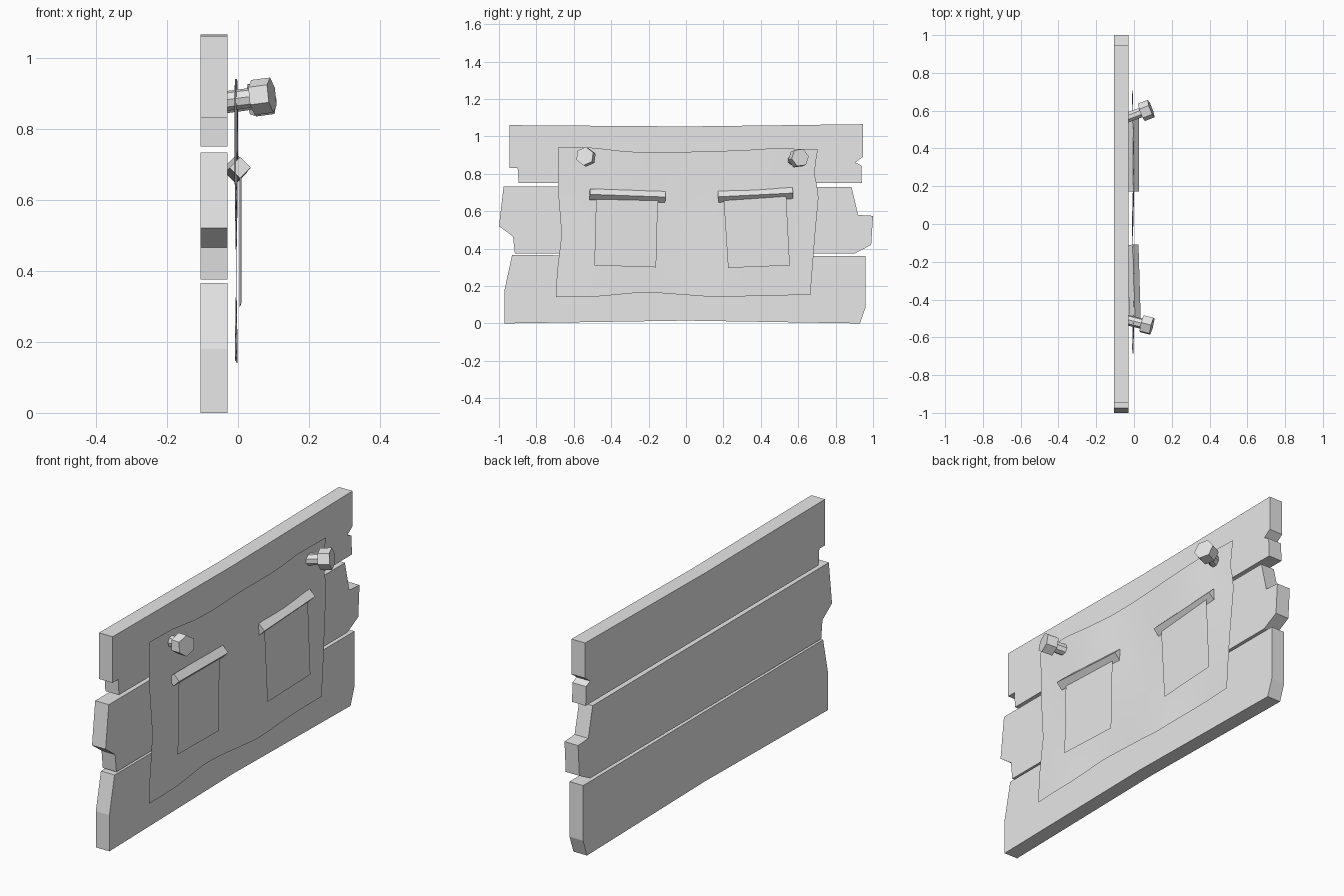
import bpy, bmesh, math
from mathutils import Vector

cube = bpy.data.objects.get("Cube")
if cube:
    bpy.data.objects.remove(cube, do_unlink=True)

grey = bpy.data.materials.new("plain grey")
grey.use_nodes = True
grey.diffuse_color = (0.8, 0.8, 0.8, 1)
grey.node_tree.nodes["Principled BSDF"].inputs["Base Color"].default_value = (0.8, 0.8, 0.8, 1)


def finish(name, bm):
    mesh = bpy.data.meshes.new(name)
    bm.to_mesh(mesh)
    bm.free()
    mesh.materials.append(grey)
    obj = bpy.data.objects.new(name, mesh)
    bpy.context.collection.objects.link(obj)
    return obj


def plank(name, outline, back=-0.105, front=-0.03):
    """Extrude a y,z outline along x."""
    bm = bmesh.new()
    face = bm.faces.new([bm.verts.new((back, y, z)) for y, z in outline])
    grown = bmesh.ops.extrude_face_region(bm, geom=[face])
    moved = [v for v in grown["geom"] if isinstance(v, bmesh.types.BMVert)]
    bmesh.ops.translate(bm, verts=moved, vec=(front - back, 0, 0))
    bmesh.ops.recalc_face_normals(bm, faces=bm.faces)
    return finish(name, bm)


def sample(points, t):
    """Point at fraction t along a polyline, spaced by its widest axis."""
    axis = 0 if abs(points[-1][0] - points[0][0]) > abs(points[-1][1] - points[0][1]) else 1
    goal = points[0][axis] + t * (points[-1][axis] - points[0][axis])
    for a, b in zip(points, points[1:]):
        if goal <= b[axis] + 1e-6:
            return Vector(a).lerp(Vector(b), (goal - a[axis]) / (b[axis] - a[axis]))
    return Vector(points[-1])


def patch(name, bottom, top, left, right, depth, nu, nv):
    """Sheet blended between four edge lines, with x given by depth(y, z)."""
    bm = bmesh.new()
    grid = []
    for j in range(nv + 1):
        v = j / nv
        row = []
        for i in range(nu + 1):
            u = i / nu
            p = sample(bottom, u).lerp(sample(top, u), v) + sample(left, v).lerp(sample(right, v), u)
            low = Vector(bottom[0]).lerp(Vector(bottom[-1]), u)
            high = Vector(top[0]).lerp(Vector(top[-1]), u)
            p -= low.lerp(high, v)
            row.append(bm.verts.new((depth(p.x, p.y), p.x, p.y)))
        grid.append(row)
    for a, b in zip(grid, grid[1:]):
        for i in range(nu):
            bm.faces.new((a[i], a[i + 1], b[i + 1], b[i])).smooth = True
    return finish(name, bm)


def prism(name, parts, start, direction, turn=0):
    """Closed prisms (sides, radius, from, to) stacked along one axis."""
    bm = bmesh.new()
    start, direction = Vector(start), Vector(direction).normalized()
    up = (Vector((0, 0, 1)) - direction * direction.z).normalized()
    side = up.cross(direction)
    for sides, radius, a, b in parts:
        rings = []
        for d in (a, b):
            angles = [turn + math.tau * k / sides for k in range(sides)]
            rings.append([bm.verts.new(start + direction * d + radius * (math.cos(t) * up + math.sin(t) * side))
                          for t in angles])
        for k in range(sides):
            n = (k + 1) % sides
            bm.faces.new((rings[0][k], rings[0][n], rings[1][n], rings[1][k]))
        bm.faces.new(rings[0])
        bm.faces.new(rings[1])
    bmesh.ops.recalc_face_normals(bm, faces=bm.faces)
    return finish(name, bm)


# Broken-ended planks
plank("top_plank", [(-0.945, 1.06), (-0.945, 0.83), (-0.9, 0.83), (-0.895, 0.75), (0.94, 0.75),
                    (0.937, 0.845), (0.905, 0.86), (0.945, 0.89), (0.945, 1.065), (0, 1.053)])
plank("middle_plank", [(-0.975, 0.733), (-1, 0.52), (-0.925, 0.465), (-0.915, 0.375), (0.905, 0.375),
                       (0.99, 0.42), (1, 0.575), (0.92, 0.58), (0.885, 0.73)])
plank("bottom_plank", [(-0.93, 0.365), (-0.97, 0.18), (-0.97, 0), (0, 0.015), (0.93, 0),
                       (0.96, 0.085), (0.96, 0.36)])

# Large wavy poster sheet
patch("poster_sheet",
      [(-0.695, 0.14), (-0.46, 0.145), (-0.25, 0.165), (-0.15, 0.163), (0.165, 0.14), (0.37, 0.147), (0.665, 0.153)],
      [(-0.685, 0.94), (-0.5, 0.94), (-0.33, 0.92), (-0.18, 0.912), (0.29, 0.925), (0.475, 0.937), (0.705, 0.93)],
      [(-0.695, 0.14), (-0.69, 0.27), (-0.665, 0.475), (-0.685, 0.72), (-0.685, 0.94)],
      [(0.665, 0.153), (0.69, 0.475), (0.71, 0.69), (0.685, 0.81), (0.705, 0.93)],
      lambda y, z: -0.005 + 0.005 * math.sin(9 * y + 2 * z) * math.cos(4 * z), 24, 12)

# Two small hanging notes
patch("right_note", [(-0.49, 0.31), (-0.16, 0.3)], [(-0.48, 0.69), (-0.15, 0.685)],
      [(-0.49, 0.31), (-0.48, 0.69)], [(-0.16, 0.3), (-0.15, 0.685)],
      lambda y, z: 0.004 - 0.018 * (y + 0.15), 1, 1)
patch("left_note", [(0.225, 0.297), (0.555, 0.31)], [(0.2, 0.685), (0.535, 0.69)],
      [(0.225, 0.297), (0.2, 0.685)], [(0.555, 0.31), (0.535, 0.69)],
      lambda y, z: 0.004 + 0.018 * (y - 0.2), 1, 1)

# Square rods clamping the notes
prism("right_rod", [(4, 0.03, 0, 0.405)], (0.006, -0.515, 0.69), (-0.03, 1, -0.035))
prism("left_rod", [(4, 0.03, 0, 0.4)], (-0.004, 0.172, 0.677), (0, 1, 0.05))

# Bolts: round shank and hexagonal head
bolt = [(8, 0.028, -0.015, 0.085), (6, 0.05, 0.075, 0.13)]
prism("right_bolt", bolt, (-0.03, -0.51, 0.878), (1, -0.25, 0.13), 0.1)
prism("left_bolt", bolt, (-0.03, 0.565, 0.87), (1, 0.38, 0.14), 0.4)
